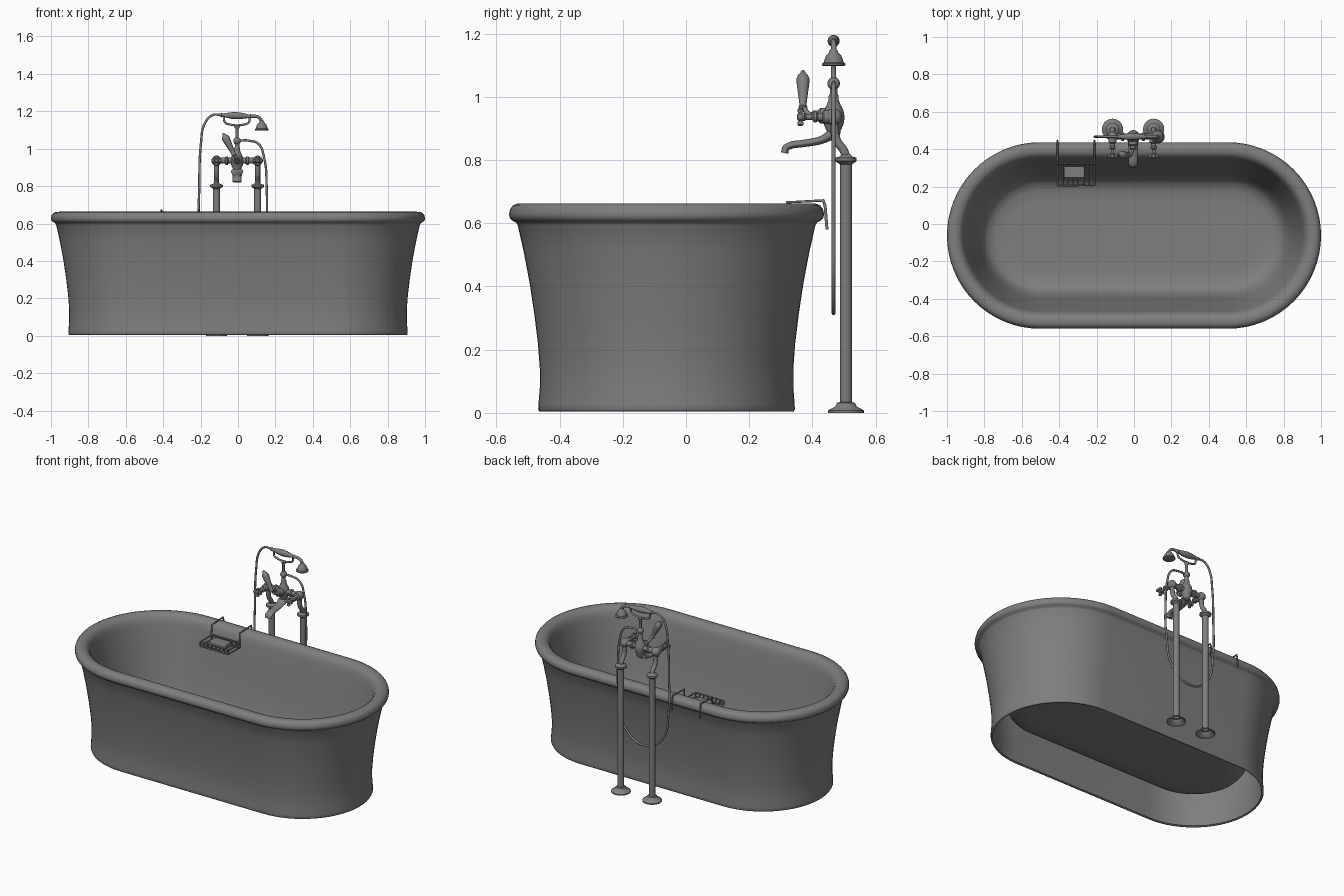
import bpy, bmesh, math
from mathutils import Vector

# One dark grey for every part
grey = bpy.data.materials.new("dark_grey")
grey.diffuse_color = (0.21, 0.21, 0.21, 1)


def finish(ob, angle=40):
    bpy.ops.object.select_all(action='DESELECT')
    ob.select_set(True)
    bpy.context.view_layer.objects.active = ob
    if ob.type == 'CURVE':
        bpy.ops.object.convert(target='MESH')
        ob = bpy.context.object
    ob.data.materials.clear()
    ob.data.materials.append(grey)
    bpy.ops.object.shade_smooth_by_angle(angle=math.radians(angle))
    return ob


def from_rings(name, rings, cap_start, cap_end, angle=40):
    """Skin a list of closed rings of points."""
    bm = bmesh.new()
    vs = [[bm.verts.new(p) for p in ring] for ring in rings]
    n = len(rings[0])
    for a, b in zip(vs, vs[1:]):
        for i in range(n):
            j = (i + 1) % n
            bm.faces.new((a[i], a[j], b[j], b[i]))
    if cap_start:
        bm.faces.new(vs[0][::-1])
    if cap_end:
        bm.faces.new(vs[-1])
    me = bpy.data.meshes.new(name)
    bm.to_mesh(me)
    bm.free()
    ob = bpy.data.objects.new(name, me)
    bpy.context.collection.objects.link(ob)
    return finish(ob, angle)


def lathe(name, profile, start, axis=(0, 0, 1), n=24, cap_start=True):
    """Revolve (radius, distance) points about an axis through start."""
    q = Vector(axis).to_track_quat('Z', 'Y')
    rings = []
    for r, t in profile:
        rings.append([Vector(start) + q @ Vector((r * math.cos(2 * math.pi * i / n),
                      r * math.sin(2 * math.pi * i / n), t)) for i in range(n)])
    return from_rings(name, rings, cap_start, True)


def ball(name, r, c):
    prof = [(max(r * math.sin(math.pi * k / 12), 0.0005), -r * math.cos(math.pi * k / 12))
            for k in range(13)]
    return lathe(name, prof, c)


def tube(name, pts, r, smooth=True, radii=None):
    cu = bpy.data.curves.new(name, 'CURVE')
    cu.dimensions = '3D'
    cu.bevel_depth = r
    cu.bevel_resolution = 3
    cu.use_fill_caps = True
    cu.resolution_u = 8
    sp = cu.splines.new('BEZIER' if smooth else 'POLY')
    if smooth:
        sp.bezier_points.add(len(pts) - 1)
        for k, p in enumerate(pts):
            b = sp.bezier_points[k]
            b.co = p
            b.handle_left_type = b.handle_right_type = 'AUTO'
            b.radius = radii[k] if radii else 1
    else:
        sp.points.add(len(pts) - 1)
        for k, p in enumerate(pts):
            sp.points[k].co = (*p, 1)
    ob = bpy.data.objects.new(name, cu)
    bpy.context.collection.objects.link(ob)
    return finish(ob, 60)


# Tub: stadium outlines of varying radius, outer wall, rolled rim, inner bowl
def stadium(r, z, half=0.5015, cy=-0.0615, n=32):
    ring = []
    for side, a0 in ((1, -math.pi / 2), (-1, math.pi / 2)):
        for k in range(n + 1):
            a = a0 + math.pi * k / n
            ring.append((side * half + r * math.cos(a), cy + r * math.sin(a), z))
    return ring


tub_profile = [
    (0.392, 0.010), (0.395, 0.005), (0.403, 0.005), (0.406, 0.011), (0.405, 0.03),
    (0.401, 0.08), (0.401, 0.14), (0.407, 0.22), (0.418, 0.31), (0.433, 0.41),
    (0.452, 0.51), (0.471, 0.594), (0.476, 0.602), (0.486, 0.607), (0.495, 0.615), (0.4985, 0.627),
    (0.495, 0.644), (0.486, 0.656), (0.472, 0.662), (0.455, 0.663), (0.437, 0.659),
    (0.423, 0.648), (0.412, 0.63), (0.404, 0.60), (0.387, 0.52), (0.361, 0.40),
    (0.339, 0.30), (0.323, 0.235), (0.304, 0.185), (0.278, 0.155), (0.24, 0.141), (0.18, 0.138)]
from_rings("bathtub", [stadium(r, z) for r, z in tub_profile], False, True, 75)

# Standpipes with foot flange, collar, elbow, end joint and cross-head tap
CX, CY, BZ = -0.005, 0.467, 0.936
for side, label in ((-1, "left"), (1, "right")):
    x = CX + side * 0.11
    lathe(label + "_standpipe", [
        (0.057, 0), (0.057, 0.007), (0.05, 0.012), (0.034, 0.02), (0.028, 0.032), (0.019, 0.034),
        (0.019, 0.785), (0.024, 0.79), (0.034, 0.796), (0.034, 0.807), (0.02, 0.811), (0.014, 0.818)],
        (x, 0.506, 0), cap_start=False)
    tube(label + "_elbow", [(x, 0.506, 0.81), (x, 0.499, 0.83), (x, 0.477, 0.862), (x, CY, 0.925)], 0.014)
    ball(label + "_joint", 0.027, (x, CY, BZ))
    lathe(label + "_tap_stem", [
        (0.022, 0.0), (0.022, 0.03), (0.013, 0.036), (0.013, 0.05), (0.017, 0.054), (0.017, 0.062),
        (0.009, 0.068), (0.009, 0.088), (0.013, 0.092), (0.014, 0.108), (0.008, 0.116)],
        (x, CY, BZ), (0, -1, 0))
    for k in range(4):
        a = k * math.pi / 2
        lathe(f"{label}_tap_spoke_{k}", [
            (0.005, 0.0), (0.006, 0.012), (0.010, 0.018), (0.010, 0.024), (0.005, 0.028)],
            (x, 0.362, BZ), (math.cos(a), 0, math.sin(a)), 12)

# Mixer body: crossbar, centre bulb and riser
lathe("crossbar", [(0.016, 0), (0.016, 0.045), (0.023, 0.05), (0.023, 0.06), (0.016, 0.064),
                   (0.016, 0.156), (0.023, 0.16), (0.023, 0.17), (0.016, 0.175), (0.016, 0.22)],
      (CX - 0.11, CY, BZ), (1, 0, 0))
lathe("mixer_body", [(0.012, 0), (0.02, 0.006), (0.022, 0.02), (0.031, 0.04), (0.035, 0.062),
                     (0.031, 0.085), (0.022, 0.102), (0.016, 0.118), (0.016, 0.13),
                     (0.012, 0.138), (0.012, 0.16)], (CX, CY, 0.872))
ball("hose_outlet", 0.02, (CX, CY, 1.042))
lathe("riser", [(0.01, 0), (0.008, 0.02), (0.008, 0.06), (0.013, 0.068), (0.013, 0.078), (0.006, 0.085)],
      (CX, CY, 1.045), n=16)

# Spout, broad and flat
spout = tube("spout", [(CX, 0.46, 0.88), (CX, 0.43, 0.864), (CX, 0.37, 0.852), (CX, 0.328, 0.845),
                       (CX, 0.315, 0.836), (CX, 0.312, 0.822)], 0.012, radii=[1.4, 1.1, 1, 1, 1, 1])
spout.scale.x = 2.0
spout.location.x = -CX

# Diverter lever
lathe("lever_hub", [(0.025, 0), (0.025, 0.042), (0.017, 0.05), (0.017, 0.064), (0.01, 0.07)],
      (CX, CY, BZ + 0.004), (0, -1, 0))
tube("lever_arm", [(CX, 0.405, 0.942), (-0.01, 0.385, 0.948), (-0.02, 0.373, 0.968)], 0.008)
lathe("lever_handle", [(0.008, 0), (0.014, 0.006), (0.011, 0.014), (0.014, 0.04), (0.02, 0.09),
                       (0.021, 0.104), (0.016, 0.118), (0.009, 0.124), (0.007, 0.132), (0.002, 0.137)],
      (-0.018, 0.37, 0.962), (-0.06, 0, 0.118))

# Cradle and hand shower
tube("cradle", [(-0.075, CY, 1.168), (-0.07, CY, 1.142), (-0.045, CY, 1.13), (0.035, CY, 1.13),
                (0.058, CY, 1.142), (0.063, CY, 1.168)], 0.006)
lathe("shower_handle", [(0.008, 0), (0.012, 0.006), (0.009, 0.014), (0.012, 0.03), (0.0175, 0.06),
                        (0.019, 0.085), (0.0175, 0.11), (0.012, 0.14), (0.009, 0.155), (0.012, 0.162),
                        (0.008, 0.17)], (-0.095, CY, 1.18), (1, 0, -0.04))
tube("shower_neck", [(0.07, CY, 1.174), (0.1, CY, 1.172), (0.12, CY, 1.16), (0.127, CY, 1.138)], 0.009)
lathe("shower_head", [(0.034, 0), (0.037, 0.002), (0.037, 0.007), (0.031, 0.011), (0.029, 0.02),
                      (0.024, 0.032), (0.015, 0.041), (0.012, 0.05), (0.009, 0.053)], (0.127, CY, 1.098))

# Flexible hose, from the handset around and back to the mixer
tube("shower_hose", [(-0.09, CY, 1.182), (-0.14, CY, 1.178), (-0.18, CY, 1.13), (-0.198, CY, 1.03),
                     (-0.207, CY, 0.8), (-0.205, CY, 0.58), (-0.16, CY, 0.39), (-0.03, CY, 0.316),
                     (0.1, CY, 0.39), (0.147, CY, 0.58), (0.153, CY, 0.8), (0.14, CY, 0.95),
                     (0.11, CY, 1.025), (0.06, CY, 1.043), (0.0, CY, 1.043)], 0.0065)

# Soap rack hooked over the rear rim
X0, X1, Y0, Y1, ZT, ZB = -0.41, -0.212, 0.206, 0.322, 0.602, 0.575
for x, label in ((X0, "left"), (X1, "right")):
    tube(label + "_rack_hook", [(x, 0.446, 0.58), (x, 0.44, 0.655), (x, 0.434, 0.672), (x, 0.32, 0.666),
                                (x, 0.317, ZT), (x, Y0, ZT)], 0.005, False)
for z, label in ((ZT, "upper"), (ZB, "lower")):
    tube(label + "_rack_frame", [(X0, Y0, z), (X1, Y0, z), (X1, Y1, z), (X0, Y1, z), (X0, Y0, z)],
         0.005, False)
for k in range(8):
    x = X0 + (X1 - X0) * k / 7
    tube(f"rack_bar_{k}", [(x, Y0, ZT), (x, Y0, ZB), (x, Y1, ZB), (x, Y1, ZT)], 0.004, False)

# Soap bar
bpy.ops.mesh.primitive_cube_add(size=1, location=(-0.32, 0.277, 0.592))
soap = bpy.context.object
soap.name = "soap_bar"
soap.scale = (0.11, 0.062, 0.026)
bpy.ops.object.transform_apply(location=False, rotation=False, scale=True)
bev = soap.modifiers.new("round", 'BEVEL')
bev.width, bev.segments = 0.006, 3
finish(soap)
